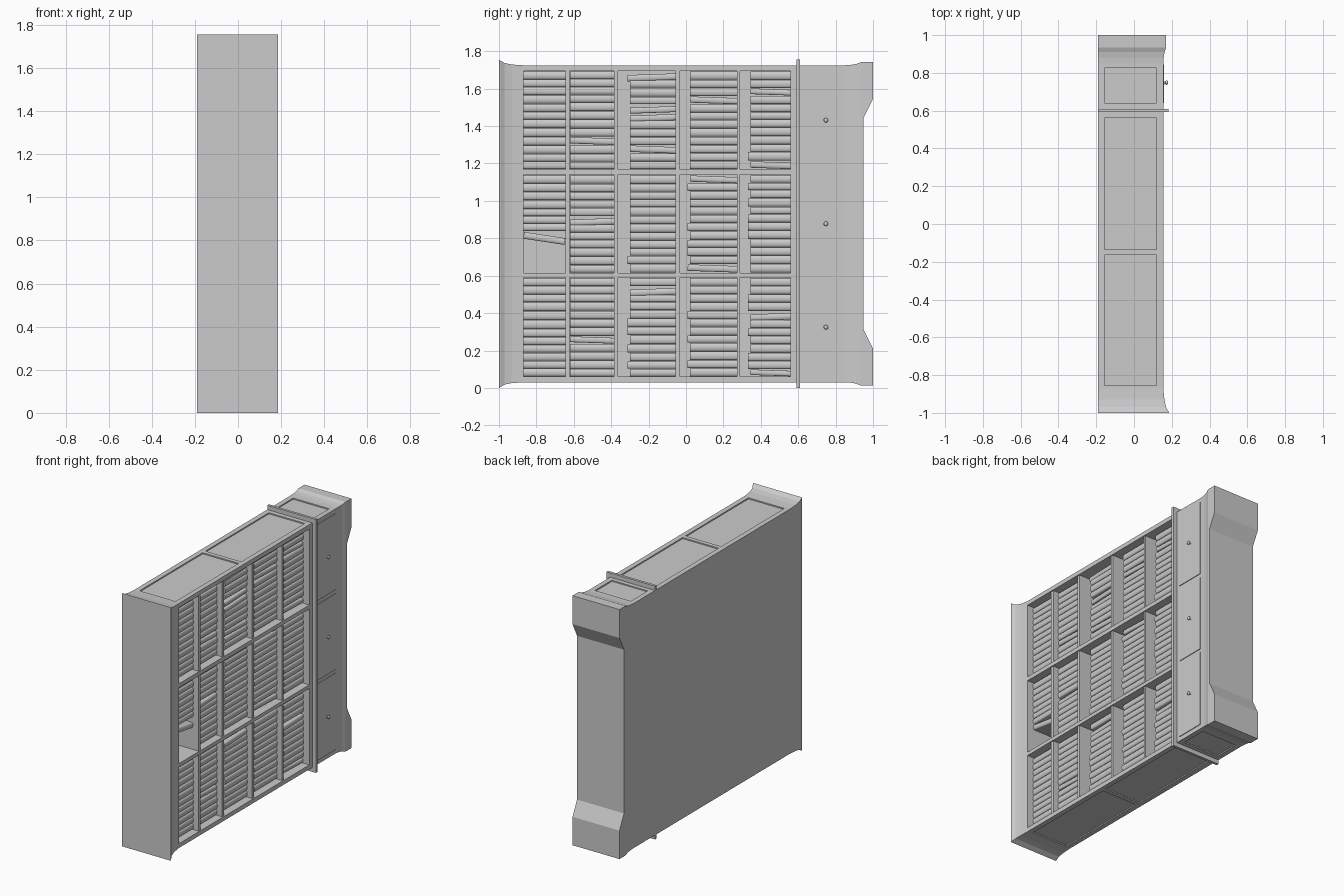
import bpy, bmesh, math, random
from mathutils import Matrix, Vector

random.seed(4)
cube = bpy.data.objects.get("Cube")
if cube:
    bpy.data.objects.remove(cube)

grey = bpy.data.materials.new("light grey")
grey.use_nodes = True
COLOUR = (0.6, 0.6, 0.6, 1)
grey.diffuse_color = COLOUR
grey.node_tree.nodes["Principled BSDF"].inputs["Base Color"].default_value = COLOUR

BACK, FRONT, WIDTH = -0.19, 0.155, 1.755
MID = WIDTH / 2


def finish(bm, name, smooth=False):
    bmesh.ops.recalc_face_normals(bm, faces=bm.faces)
    me = bpy.data.meshes.new(name)
    bm.to_mesh(me)
    bm.free()
    me.materials.append(grey)
    if smooth:
        me.shade_smooth()
        me.set_sharp_from_angle(angle=math.radians(40))
    ob = bpy.data.objects.new(name, me)
    bpy.context.collection.objects.link(ob)
    return ob


def add_box(bm, x, y, z):
    m = Matrix.Translation([(a + b) / 2 for a, b in (x, y, z)])
    m = m @ Matrix.Diagonal([b - a for a, b in (x, y, z)] + [1])
    bmesh.ops.create_cube(bm, size=1, matrix=m)


def box(name, x, y, z):
    bm = bmesh.new()
    add_box(bm, x, y, z)
    return finish(bm, name)


def add_prism(bm, points, offset):
    """Extrude a closed outline by an offset; returns its vertices."""
    face = bm.faces.new([bm.verts.new(p) for p in points])
    start = list(face.verts)
    out = bmesh.ops.extrude_face_region(bm, geom=[face])["geom"]
    end = [v for v in out if isinstance(v, bmesh.types.BMVert)]
    bmesh.ops.translate(bm, verts=end, vec=offset)
    return start + end


def moulding(name, sections):
    """Loft rectangles given as (y, front x, inset from the full width)."""
    bm = bmesh.new()
    rings = []
    for y, x, inset in sections:
        lo, hi = inset, WIDTH - inset
        rings.append([bm.verts.new(p) for p in
                      ((BACK, y, lo), (x, y, lo), (x, y, hi), (BACK, y, hi))])
    for a, b in zip(rings, rings[1:]):
        for i in range(4):
            j = (i + 1) % 4
            bm.faces.new((a[i], a[j], b[j], b[i]))
    bm.faces.new(rings[0])
    bm.faces.new(rings[-1])
    return finish(bm, name)


# Flared crown, waist ledge and plinth with feet
moulding("crown", [(-1, 0.185, 0), (-0.99, 0.181, 0.006), (-0.97, 0.17, 0.018),
                   (-0.93, 0.161, 0.026), (-0.87, FRONT, 0.03)])
box("waist_ledge", (BACK, 0.183), (0.592, 0.61), (0, WIDTH))
moulding("plinth", [(0.85, FRONT, 0.03), (0.88, 0.157, 0.028),
                    (0.91, 0.162, 0.023), (0.935, 0.17, 0.013)])
half = [(0.935, 0.013), (1, 0.013), (1, 0.21), (0.95, 0.31)]
outline = half + [(y, WIDTH - z) for y, z in reversed(half)]
bm = bmesh.new()
add_prism(bm, [(BACK, y, z) for y, z in outline], Vector((0.17 - BACK, 0, 0)))
finish(bm, "feet")

# Sides: recessed panels behind a raised frame, mirrored across the width
for name, flip in (("lower_side", False), ("upper_side", True)):
    bm = bmesh.new()
    add_box(bm, (BACK, FRONT), (-0.88, 0.86), (0.038, 0.06))
    for x in ((BACK, -0.155), (0.12, FRONT)):
        add_box(bm, x, (-0.88, 0.86), (0.03, 0.045))
    for y in ((-0.88, -0.855), (-0.165, -0.135), (0.56, 0.64), (0.825, 0.86)):
        add_box(bm, (-0.155, 0.12), y, (0.03, 0.045))
    if flip:
        for v in bm.verts:
            v.co.z = WIDTH - v.co.z
    finish(bm, name)

# Carcass
box("back_panel", (BACK, -0.17), (-0.88, 0.86), (0.05, WIDTH - 0.05))
box("drawer_case", (-0.18, FRONT), (0.56, 0.86), (0.05, WIDTH - 0.05))
bays = [(0.06, 0.59), (0.615, 1.14), (1.168, 1.695)]
for i in range(2):
    box("divider", (-0.17, FRONT), (-0.88, 0.57), (bays[i][1], bays[i + 1][0]))

# Each shelf: top of opening, surface the books stand on, book height
rows = [(-0.87, -0.645, 0.224), (-0.622, -0.385, 0.235), (-0.363, -0.055, 0.245),
        (-0.033, 0.272, 0.25), (0.29, 0.56, 0.215)]
for lo, hi in bays:
    for upper, lower in zip(rows, rows[1:]):
        box("shelf", (-0.17, FRONT - 0.008), (upper[1], lower[0]), (lo, hi))


def add_book(bm, z, thick, foot, height, front, tilt=0.0):
    """A book with a rounded spine, standing along y."""
    r = thick / 2
    pts = [(-0.14, foot, z + thick), (-0.14, foot, z)]
    for k in range(9):
        a = math.pi * (k / 8 - 0.5)
        pts.append((front + 0.5 * r * math.cos(a), foot, z + r + r * math.sin(a)))
    verts = add_prism(bm, pts, Vector((0, -height, 0)))
    if tilt:
        bmesh.ops.rotate(bm, verts=verts, cent=(0, foot, z + r),
                         matrix=Matrix.Rotation(tilt, 3, 'X'))


# Rows of books; one bay is part empty with a leaning volume
for r, (top, foot, height) in enumerate(rows):
    for b, (lo, hi) in enumerate(bays):
        bm = bmesh.new()
        gap = r == 0 and b == 1
        start = 0.84 if gap else lo + 0.002
        count = 7 if gap else 12
        weights = [random.uniform(0.9, 1.1) for _ in range(count)]
        z = start
        for w in weights:
            thick = (hi - start - 0.002) * w / sum(weights)
            tall = height
            if r > 1 and random.random() < 0.3:
                tall += 0.013
            tilt = 0.0
            if r > 0 and random.random() < 0.12:
                tilt = random.choice((-1, 1)) * 0.035
            slim = 0.75 if tilt else 0.97
            add_book(bm, z, thick * slim, foot, tall, 0.1, tilt)
            z += thick
        if gap:
            add_book(bm, 0.765, 0.036, foot - 0.003, 0.222, 0.1, -0.15)
        finish(bm, "books", smooth=True)

# Drawer fronts with round knobs
for lo, hi in bays:
    box("drawer_front", (FRONT - 0.01, 0.16), (0.64, 0.845), (lo, hi))
    bm = bmesh.new()
    centre = (0, 0.748, (lo + hi) / 2)
    for radius, depth, x in ((0.006, 0.02, 0.163), (0.009, 0.002, 0.161)):
        bmesh.ops.create_cone(
            bm, cap_ends=True, segments=16, radius1=radius, radius2=radius, depth=depth,
            matrix=Matrix.Translation(Vector(centre) + Vector((x, 0, 0)))
            @ Matrix.Rotation(math.pi / 2, 4, 'Y'))
    bmesh.ops.create_uvsphere(
        bm, u_segments=16, v_segments=8, radius=0.012,
        matrix=Matrix.Translation(Vector(centre) + Vector((0.173, 0, 0)))
        @ Matrix.Diagonal((0.6, 1, 1, 1)))
    finish(bm, "drawer_knob", smooth=True)
